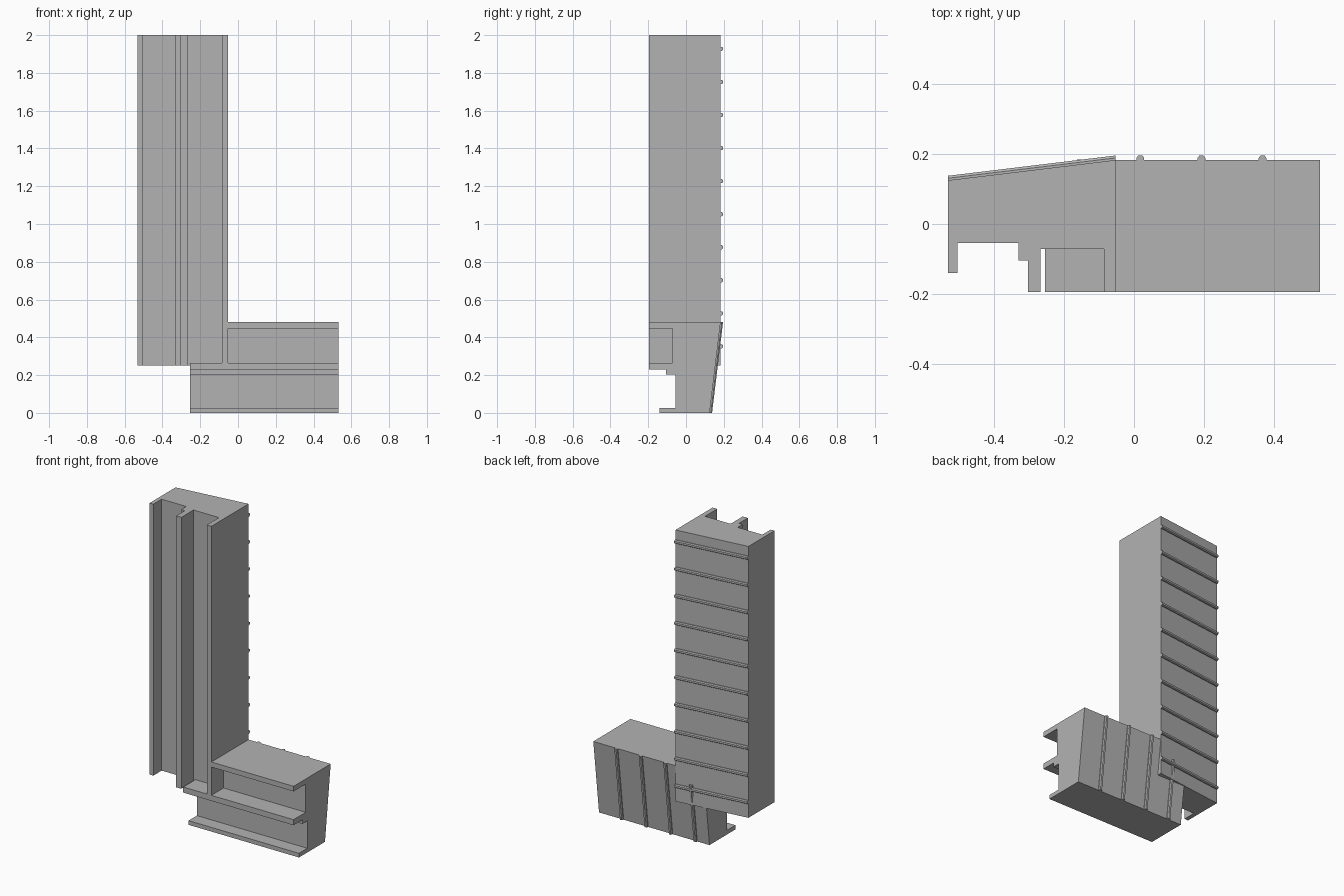
import bpy, bmesh
from mathutils import Vector

cube = bpy.data.objects.get("Cube")
if cube:
    bpy.data.objects.remove(cube, do_unlink=True)

grey = bpy.data.materials.new("plain_grey")
grey.use_nodes = True
colour = (0.45, 0.45, 0.45, 1)
grey.diffuse_color = colour
grey.node_tree.nodes["Principled BSDF"].inputs["Base Color"].default_value = colour

WIDTH, LEFT, RIGHT, TOP = 0.48, -0.533, 0.533, 2.0
INNER = LEFT + WIDTH
LEDGE = 0.265
SPACING = 0.175


def back(p):
    """Depth of the sloping back at distance p across the section."""
    return 0.125 + 0.121 * p


# Shared section: outer lip, recess, step, middle wall, channel, inner wall
SECTION = [(0, back(0)), (0, -0.14), (0.027, -0.14), (0.027, -0.055),
           (0.203, -0.055), (0.203, -0.105), (0.229, -0.105),
           (0.229, -0.195), (LEDGE, -0.195), (LEDGE, -0.071),
           (0.447, -0.071), (0.447, -0.195), (WIDTH, -0.195),
           (WIDTH, back(WIDTH))]


def upright(p, y, t):
    return Vector((LEFT + p, y, t))


def lying(p, y, t):
    return Vector((t, y, p))


def loft(name, start, end):
    """Join two matching outlines into a closed solid."""
    bm = bmesh.new()
    a = [bm.verts.new(v) for v in start]
    b = [bm.verts.new(v) for v in end]
    n = len(a)
    bm.faces.new(a)
    bm.faces.new(b[::-1])
    for i in range(n):
        j = (i + 1) % n
        bm.faces.new((a[i], b[i], b[j], a[j]))
    bmesh.ops.recalc_face_normals(bm, faces=bm.faces)
    mesh = bpy.data.meshes.new(name)
    bm.to_mesh(mesh)
    bm.free()
    mesh.materials.append(grey)
    obj = bpy.data.objects.new(name, mesh)
    bpy.context.collection.objects.link(obj)
    return obj


def beam(name, place, t0, t1):
    return loft(name, [place(p, y, t0) for p, y in SECTION],
                [place(p, y, t1) for p, y in SECTION])


def rib(name, place, t, length=WIDTH):
    """Slim ridge lying on the sloping back."""
    outline = [(-0.011, -0.004), (-0.011, 0.006), (-0.006, 0.013),
               (0.006, 0.013), (0.011, 0.006), (0.011, -0.004)]
    return loft(name, *[[place(p, back(p) + dy, t + dt) for dt, dy in outline]
                        for p in (0, length)])


# Upright beam and lying beam
beam("upright_beam", upright, 0.25, TOP)
lower = beam("lying_beam", lying, -0.255, RIGHT)

# Clear the upper part of the lying beam where the upright passes
corner = [(-0.4, LEDGE), (INNER, LEDGE), (INNER, 0.6), (-0.4, 0.6)]
cutter = loft("corner_cutter", [(x, -0.5, z) for x, z in corner],
              [(x, 0.5, z) for x, z in corner])
cutter.hide_render = True
cut = lower.modifiers.new("corner_cut", "BOOLEAN")
cut.operation, cut.solver, cut.object = "DIFFERENCE", "EXACT", cutter
bpy.context.view_layer.objects.active = lower
bpy.ops.object.modifier_apply(modifier=cut.name)
bpy.data.objects.remove(cutter, do_unlink=True)

# Ribs across both backs; the rib under the upright is shorter
for i in range(10):
    rib(f"upright_rib_{i + 1}", upright, 0.352 + SPACING * i)
for i in range(4):
    rib(f"lying_rib_{i + 1}", lying, -0.157 + SPACING * i,
        0.38 if i == 0 else WIDTH)
